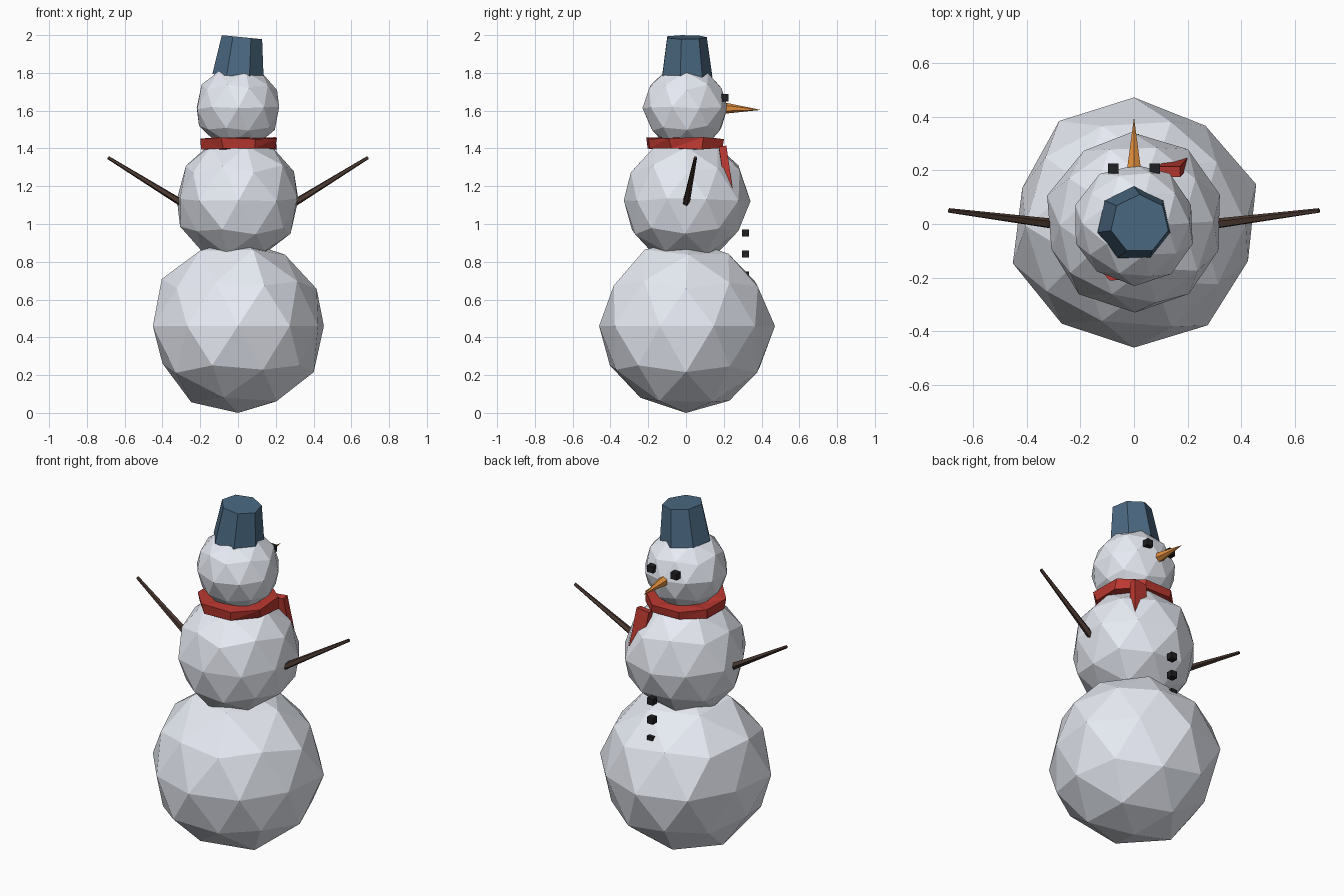
import bpy, bmesh, math, random
from mathutils import Vector, Matrix, Euler

if "Cube" in bpy.data.objects:
    bpy.data.objects.remove(bpy.data.objects["Cube"])

random.seed(4)


def material(name, rgb):
    m = bpy.data.materials.new(name)
    m.diffuse_color = (*rgb, 1)
    m.use_nodes = True
    m.node_tree.nodes["Principled BSDF"].inputs["Base Color"].default_value = m.diffuse_color
    return m


SNOW = material("snow", (0.80, 0.83, 0.90))
FELT = material("felt", (0.07, 0.14, 0.22))
WOOL = material("wool", (0.50, 0.04, 0.03))
CARROT = material("carrot", (0.75, 0.27, 0.05))
WOOD = material("wood", (0.07, 0.04, 0.03))
COAL = material("coal", (0.015, 0.015, 0.018))


def finish(name, bm, mat):
    bmesh.ops.recalc_face_normals(bm, faces=bm.faces)
    me = bpy.data.meshes.new(name)
    bm.to_mesh(me)
    bm.free()
    me.materials.append(mat)
    ob = bpy.data.objects.new(name, me)
    bpy.context.collection.objects.link(ob)
    return ob


def jitter(amount):
    return Vector([random.uniform(-amount, amount) for _ in range(3)])


def snowball(name, r, z, equator=None):
    bm = bmesh.new()
    bmesh.ops.create_icosphere(bm, subdivisions=2, radius=r)
    for v in bm.verts:
        if equator and abs(v.co.z) < 0.01:
            k = round((math.degrees(math.atan2(v.co.y, v.co.x)) - 18) / 36) % 10
            v.co *= equator[k] / r
        elif v.co.xy.length > 0.01:
            v.co += jitter(r * 0.03)
    bmesh.ops.translate(bm, verts=bm.verts, vec=(0, 0, z))
    finish(name, bm, SNOW)


def taper(name, start, end, r1, r2, sides, mat):
    a, b = Vector(start), Vector(end)
    d = b - a
    rot = Vector((0, 0, 1)).rotation_difference(d).to_matrix().to_4x4()
    bm = bmesh.new()
    bmesh.ops.create_cone(bm, cap_ends=True, segments=sides, radius1=r1, radius2=r2,
                          depth=d.length, matrix=Matrix.Translation((a + b) / 2) @ rot)
    bmesh.ops.remove_doubles(bm, verts=bm.verts, dist=1e-5)
    finish(name, bm, mat)


def box(name, centre, size, mat, rot=(0, 0, 0)):
    bm = bmesh.new()
    bmesh.ops.create_cube(bm, size=1, matrix=Matrix.LocRotScale(
        Vector(centre), Euler(rot), Vector(size)))
    finish(name, bm, mat)


# Three stacked snowballs; the base is slightly uneven around its middle
snowball("base_ball", 0.46, 0.46,
         [0.478, 0.452, 0.471, 0.474, 0.437, 0.474, 0.458, 0.46, 0.466, 0.446])
snowball("middle_ball", 0.333, 1.13)
snowball("head_ball", 0.225, 1.615)

# Tilted bucket hat
taper("hat", (0, 0, 1.78), (0.021, 0, 1.989), 0.14, 0.11, 7, FELT)

# Scarf: crumpled square-section ring
bm = bmesh.new()
rings = []
for i in range(8):
    a = math.tau * (i + 0.5) / 8
    rings.append([bm.verts.new(Vector((r * math.cos(a), r * math.sin(a), z)) + jitter(0.008))
                  for r, z in ((0.222, 1.452), (0.215, 1.398), (0.13, 1.398), (0.13, 1.452))])
for i in range(8):
    p, q = rings[i], rings[(i + 1) % 8]
    for j in range(4):
        k = (j + 1) % 4
        bm.faces.new((p[j], p[k], q[k], q[j]))
bmesh.ops.triangulate(bm, faces=bm.faces)
finish("scarf", bm, WOOL)

# Hanging scarf end, half sunk in the snow
box("scarf_tail", (0.15, 0.215, 1.26), (0.08, 0.04, 0.30), WOOL, (0.14, -0.12, 0))

# Face
taper("nose", (0, 0.17, 1.615), (0, 0.397, 1.604), 0.035, 0.0, 6, CARROT)
for side, label in ((-1, "left"), (1, "right")):
    box("eye_" + label, (side * 0.077, 0.207, 1.668), (0.04, 0.037, 0.038), COAL)
    # Stick arms
    taper("arm_" + label, (side * 0.26, -0.005, 1.088), (side * 0.688, 0.05, 1.352),
          0.021, 0.009, 5, WOOD)

# Coat buttons
for i in range(3):
    box(f"button_{i + 1}", (0, 0.315, 0.953 - 0.112 * i), (0.038, 0.038, 0.038), COAL)
